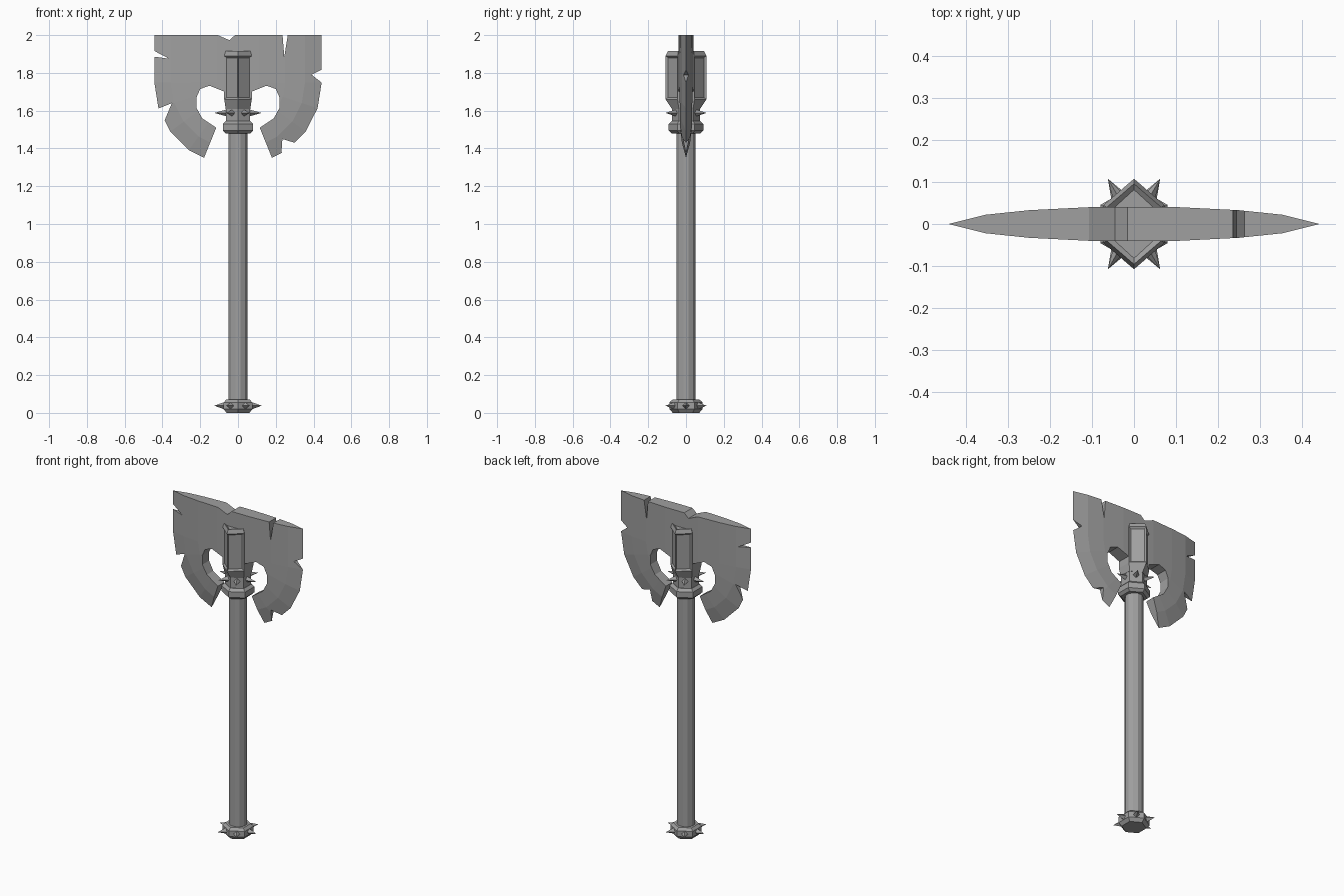
import bpy, bmesh, math

cube = bpy.data.objects.get("Cube")
if cube:
    bpy.data.objects.remove(cube, do_unlink=True)

steel = bpy.data.materials.new("grey steel")
steel.use_nodes = True
steel.diffuse_color = (0.35, 0.35, 0.35, 1)
steel.node_tree.nodes["Principled BSDF"].inputs["Base Color"].default_value = (0.35, 0.35, 0.35, 1)


def finish(bm, name):
    bmesh.ops.recalc_face_normals(bm, faces=bm.faces)
    mesh = bpy.data.meshes.new(name)
    bm.to_mesh(mesh)
    bm.free()
    mesh.materials.append(steel)
    obj = bpy.data.objects.new(name, mesh)
    bpy.context.collection.objects.link(obj)
    return obj


def loft(sections):
    """Closed solid through rings given as (height, [(x, y), ...])."""
    bm = bmesh.new()
    rings = [[bm.verts.new((x, y, z)) for x, y in ring] for z, ring in sections]
    for low, high in zip(rings, rings[1:]):
        n = len(low)
        for i in range(n):
            j = (i + 1) % n
            bm.faces.new((low[i], low[j], high[j], high[i]))
    bm.faces.new(rings[0])
    bm.faces.new(rings[-1])
    bmesh.ops.recalc_face_normals(bm, faces=bm.faces)
    return bm


def hexagon(half_x, point_y, shoulder_y):
    return [(0, point_y), (half_x, shoulder_y), (half_x, -shoulder_y),
            (0, -point_y), (-half_x, -shoulder_y), (-half_x, shoulder_y)]


def regular(radius):
    return hexagon(radius * math.cos(math.pi / 6), radius, radius / 2)


def spikes(name, z, base, tip, width):
    """Six pyramids pointing out of the faces of a hexagonal ring."""
    bm = bmesh.new()
    for k in range(6):
        a = k * math.pi / 3
        c, s = math.cos(a), math.sin(a)
        point = bm.verts.new((tip * c, tip * s, z))
        ring = [bm.verts.new((base * c - w * s, base * s + w * c, z + h))
                for w, h in ((width, 0), (0, width), (-width, 0), (0, -width))]
        bm.faces.new(ring)
        for i in range(4):
            bm.faces.new((ring[i], ring[(i + 1) % 4], point))
    return finish(bm, name)


# Handle
circle = [(0.052 * math.cos(math.radians(15 + 30 * i)),
           0.052 * math.sin(math.radians(15 + 30 * i))) for i in range(12)]
finish(loft([(0.03, circle), (1.51, circle)]), "handle")

# Pommel, collar and neck
finish(loft([(0, regular(0.07)), (0.02, regular(0.088)),
             (0.055, regular(0.088)), (0.07, regular(0.072))]), "pommel")
finish(loft([(1.48, regular(0.075)), (1.495, regular(0.092)),
             (1.53, regular(0.092)), (1.545, regular(0.075))]), "collar")
finish(loft([(1.54, regular(0.073)), (1.62, regular(0.073))]), "neck")
spikes("pommel_spikes", 0.038, 0.068, 0.125, 0.021)
spikes("neck_spikes", 1.588, 0.058, 0.125, 0.019)

# Head block with recessed panels on its four slanted faces and its top
bm = loft([(1.61, regular(0.075)), (1.66, hexagon(0.073, 0.108, 0.045)),
           (1.89, hexagon(0.073, 0.108, 0.045)), (1.915, hexagon(0.065, 0.096, 0.04))])
panels = [f for f in bm.faces if abs(f.normal.z) < 0.1 and abs(f.normal.y) > 0.3]
bmesh.ops.inset_individual(bm, faces=panels, thickness=0.014, depth=-0.009)
top = [f for f in bm.faces if f.normal.z > 0.99]
bmesh.ops.inset_individual(bm, faces=top, thickness=0.014, depth=-0.01)
finish(bm, "head_block")

# Double blade: thickness falls with distance from the blade centre
LEVELS = [(0, 0.04), (0.11, 0.04), (0.25, 0.033), (0.355, 0.022), (0.443, 0)]
STEPS = 10


def blade_row(d):
    arc = [(d * math.cos(math.pi * i / STEPS), 1.75 - d * math.sin(math.pi * i / STEPS))
           for i in range(STEPS + 1)]
    return [(d, 2)] + arc + [(-d, 2)]


bm = bmesh.new()
for side in (-1, 1):
    rows = [[bm.verts.new((x, side * t, z)) for x, z in blade_row(d)] for d, t in LEVELS]
    for a, b in zip(rows, rows[1:]):
        for i in range(len(a) - 1):
            bm.faces.new((a[i], a[i + 1], b[i + 1], b[i]))
bmesh.ops.remove_doubles(bm, verts=bm.verts, dist=0.0005)
bmesh.ops.holes_fill(bm, edges=[e for e in bm.edges if e.is_boundary], sides=0)
blade = finish(bm, "double_blade")

# Centre opening and chipped notches, as (x, z) outlines
half = [(0.241, 1.2), (0.115, 1.51), (0.19, 1.56), (0.22, 1.615), (0.22, 1.67),
        (0.2, 1.715), (0.15, 1.732), (0.07, 1.7)]
outlines = [
    half + [(-x, z) for x, z in reversed(half)],
    [(-0.46, 1.925), (-0.365, 1.875), (-0.46, 1.888)],
    [(-0.45, 1.6), (-0.35, 1.64), (-0.39, 1.545), (-0.45, 1.5)],
    [(0.46, 1.825), (0.39, 1.79), (0.46, 1.735)],
    [(0.3, 1.43), (0.235, 1.45), (0.23, 1.38), (0.3, 1.34)],
    [(-0.13, 2.01), (-0.045, 1.973), (-0.005, 2.01)],
    [(0.235, 2.01), (0.265, 2.01), (0.245, 1.885)],
]
bpy.context.view_layer.objects.active = blade
for outline in outlines:
    bm = bmesh.new()
    front, back = [[bm.verts.new((x, y, z)) for x, z in outline] for y in (-0.1, 0.1)]
    bm.faces.new(front)
    bm.faces.new(back)
    for i in range(len(outline)):
        j = (i + 1) % len(outline)
        bm.faces.new((front[i], front[j], back[j], back[i]))
    cutter = finish(bm, "notch_cutter")
    cutter.hide_render = True
    cut = blade.modifiers.new("notch", "BOOLEAN")
    cut.operation = "DIFFERENCE"
    cut.solver = "EXACT"
    cut.object = cutter
    bpy.ops.object.modifier_apply(modifier=cut.name)
    bpy.data.objects.remove(cutter, do_unlink=True)
